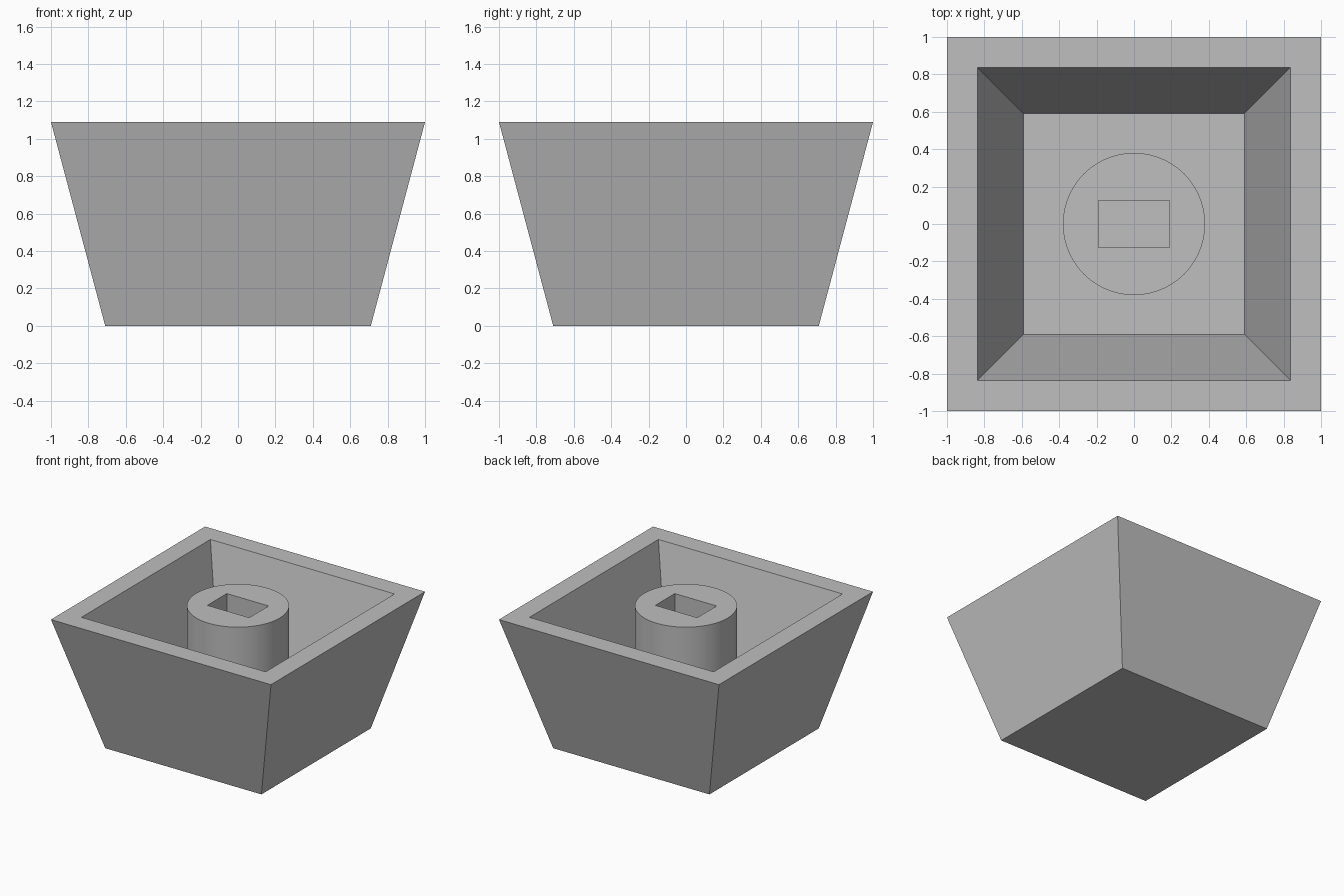
import bpy
import bmesh
import math

default_cube = bpy.data.objects.get("Cube")
if default_cube:
    bpy.data.objects.remove(default_cube, do_unlink=True)

HEIGHT, FLOOR = 1.09, 0.18
CORNERS = [(-1, -1), (1, -1), (1, 1), (-1, 1)]

grey = bpy.data.materials.new("light grey plastic")
grey.use_nodes = True
grey.diffuse_color = (0.52, 0.52, 0.52, 1)
grey.node_tree.nodes["Principled BSDF"].inputs["Base Color"].default_value = grey.diffuse_color


def add_object(name, bm):
    bmesh.ops.recalc_face_normals(bm, faces=bm.faces)
    mesh = bpy.data.meshes.new(name)
    bm.to_mesh(mesh)
    bm.free()
    mesh.materials.append(grey)
    obj = bpy.data.objects.new(name, mesh)
    bpy.context.collection.objects.link(obj)
    return obj


def loft(name, sections):
    """Join rectangular sections (half x, half y, z) and cap both ends."""
    bm = bmesh.new()
    rings = [[bm.verts.new((sx * hx, sy * hy, z)) for sx, sy in CORNERS]
             for hx, hy, z in sections]
    for low, high in zip(rings, rings[1:]):
        for i in range(4):
            j = (i + 1) % 4
            bm.faces.new((low[i], low[j], high[j], high[i]))
    bm.faces.new(rings[0])
    bm.faces.new(rings[-1])
    return add_object(name, bm)


# Flared square shell: outside wall, flat rim, inside wall, floor
loft("shell", [(0.71, 0.71, 0), (1, 1, HEIGHT),
               (0.837, 0.837, HEIGHT), (0.59, 0.59, FLOOR)])

# Round central stem, seated slightly into the floor
bm = bmesh.new()
base = FLOOR - 0.03
bmesh.ops.create_cone(bm, cap_ends=True, segments=96, radius1=0.38, radius2=0.38,
                      depth=HEIGHT - base)
bmesh.ops.translate(bm, verts=bm.verts, vec=(0, 0, (HEIGHT + base) / 2))
stem = add_object("stem", bm)

# Rectangular socket through the stem
cutter = loft("socket_cutter", [(0.19, 0.126, 0), (0.19, 0.126, HEIGHT + 0.2)])
cutter.hide_render = True
socket = stem.modifiers.new("socket", 'BOOLEAN')
socket.operation = 'DIFFERENCE'
socket.solver = 'EXACT'
socket.object = cutter

bpy.ops.object.select_all(action='DESELECT')
stem.select_set(True)
bpy.context.view_layer.objects.active = stem
bpy.ops.object.modifier_apply(modifier=socket.name)
bpy.data.objects.remove(cutter, do_unlink=True)
bpy.ops.object.shade_smooth_by_angle(angle=math.radians(30))
